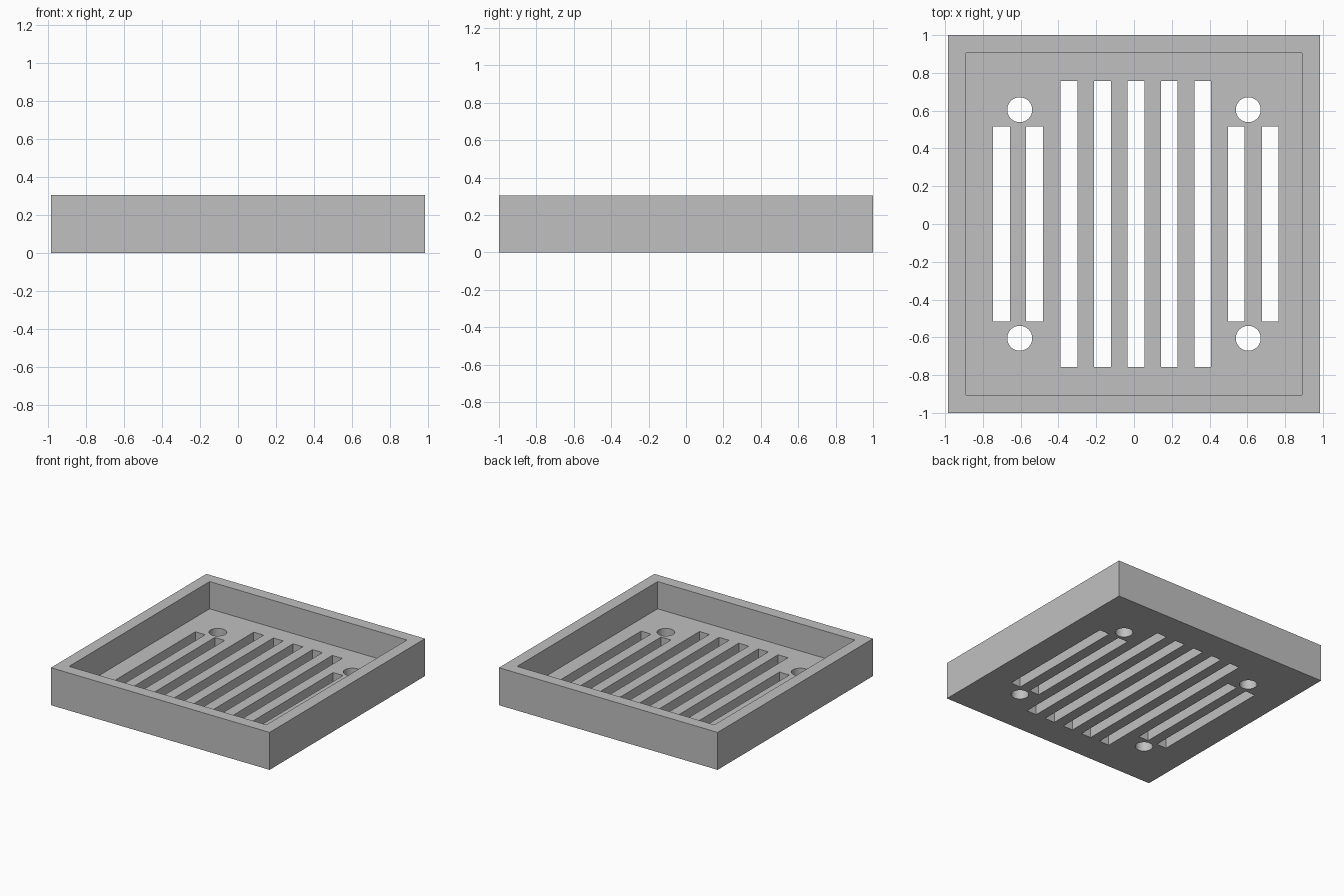
import bpy
import bmesh
from mathutils import Matrix, Vector

if "Cube" in bpy.data.objects:
    bpy.data.objects.remove(bpy.data.objects["Cube"], do_unlink=True)

WIDTH, DEPTH, HEIGHT = 1.97, 2.0, 0.305
WALL, FLOOR = 0.096, 0.083
SLOT_WIDTH = 0.089

grey = bpy.data.materials.new("light_grey")
grey.use_nodes = True
colour = (0.527, 0.527, 0.527, 1)
grey.diffuse_color = colour
grey.node_tree.nodes["Principled BSDF"].inputs["Base Color"].default_value = colour


def add_box(bm, centre, size):
    matrix = Matrix.Translation(centre) @ Matrix.Diagonal(Vector(size).to_4d())
    bmesh.ops.create_cube(bm, size=1, matrix=matrix)


def make_object(name, bm):
    mesh = bpy.data.meshes.new(name)
    bm.to_mesh(mesh)
    bm.free()
    mesh.materials.append(grey)
    obj = bpy.data.objects.new(name, mesh)
    bpy.context.collection.objects.link(obj)
    return obj


# Solid block
bm = bmesh.new()
add_box(bm, (0, 0, HEIGHT / 2), (WIDTH, DEPTH, HEIGHT))
tray = make_object("drain_tray", bm)

# Recess inside the rim
bm = bmesh.new()
add_box(bm, (0, 0, FLOOR + HEIGHT / 2), (WIDTH - 2 * WALL, DEPTH - 2 * WALL, HEIGHT))
recess = make_object("recess_cutter", bm)

# Slots and round holes through the floor
bm = bmesh.new()
for i in range(-2, 3):
    add_box(bm, (0.01 + i * 0.177, 0, FLOOR / 2), (SLOT_WIDTH, 1.514, 0.2))
for x in (-0.701, -0.526, 0.541, 0.721):
    add_box(bm, (x, 0, FLOOR / 2), (SLOT_WIDTH, 1.032, 0.2))
for x in (-0.605, 0.605):
    for y in (-0.605, 0.605):
        bmesh.ops.create_cone(bm, cap_ends=True, segments=40, radius1=0.066, radius2=0.066,
                              depth=0.2, matrix=Matrix.Translation((x, y, FLOOR / 2)))
openings = make_object("openings_cutter", bm)

# Cut, then discard the cutters
bpy.ops.object.select_all(action="DESELECT")
bpy.context.view_layer.objects.active = tray
tray.select_set(True)
for cutter in (recess, openings):
    cutter.hide_render = True
    cut = tray.modifiers.new(cutter.name, "BOOLEAN")
    cut.operation = "DIFFERENCE"
    cut.solver = "EXACT"
    cut.object = cutter
    bpy.ops.object.modifier_apply(modifier=cut.name)
    bpy.data.objects.remove(cutter, do_unlink=True)
bpy.ops.object.shade_smooth_by_angle()
